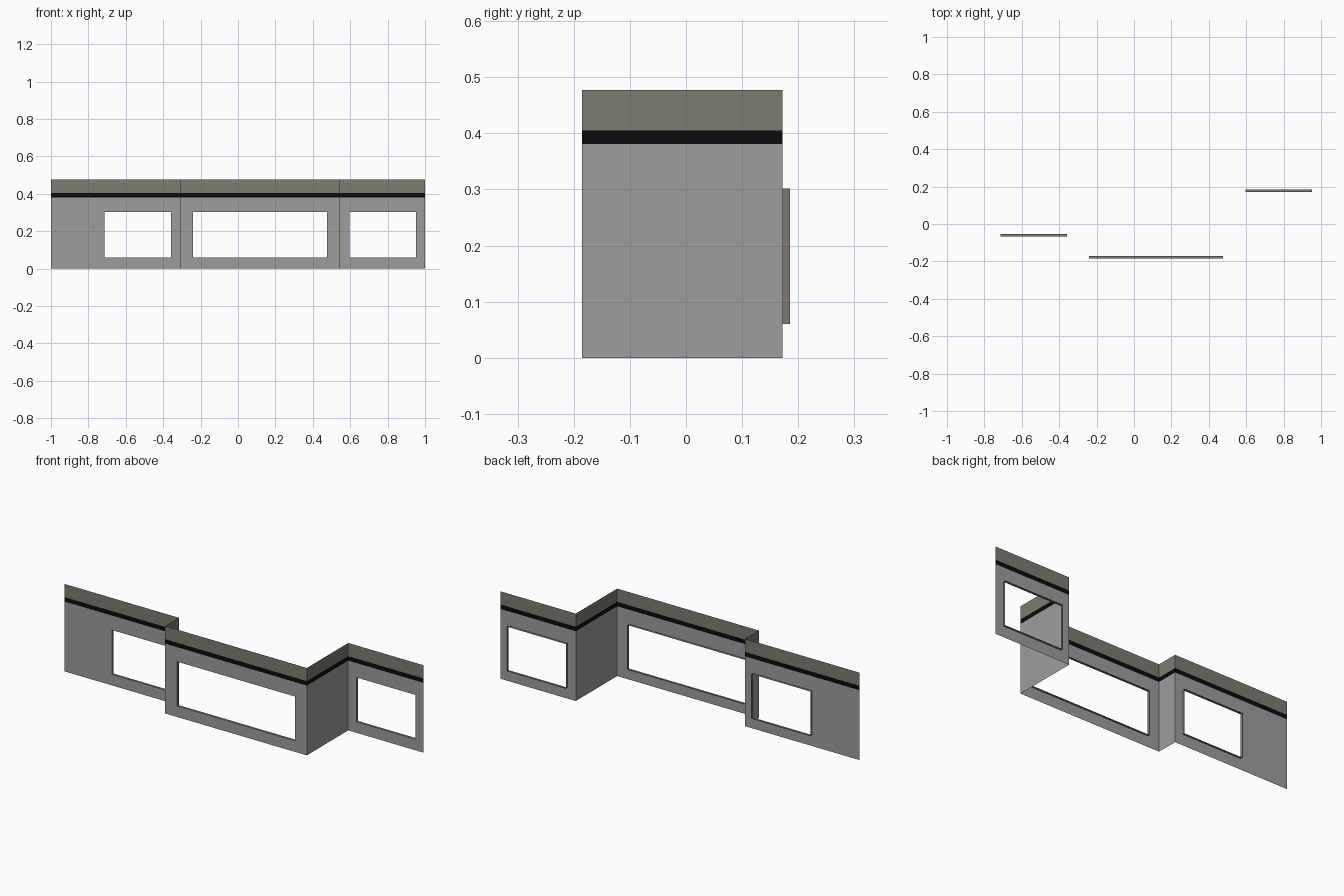
import bpy
import bmesh

cube = bpy.data.objects.get("Cube")
if cube:
    bpy.data.objects.remove(cube, do_unlink=True)


def make_material(name, rgb):
    mat = bpy.data.materials.new(name)
    mat.use_nodes = True
    mat.diffuse_color = (*rgb, 1)
    mat.node_tree.nodes["Principled BSDF"].inputs["Base Color"].default_value = (*rgb, 1)
    return mat


GREY = make_material("wall grey", (0.34, 0.34, 0.34))
BLACK = make_material("stripe black", (0.003, 0.003, 0.003))
OLIVE = make_material("parapet olive", (0.2, 0.2, 0.16))

# Shared heights
SILL, LINTEL = 0.06, 0.302
STRIPE, PARAPET, TOP = 0.381, 0.405, 0.477
REVEAL = 0.013


def build(name, quads, materials):
    """Mesh object from corner quads, each with a material index."""
    bm = bmesh.new()
    for corners, index in quads:
        bm.faces.new([bm.verts.new(c) for c in corners]).material_index = index
    bmesh.ops.remove_doubles(bm, verts=bm.verts, dist=0.0001)
    mesh = bpy.data.meshes.new(name)
    bm.to_mesh(mesh)
    bm.free()
    for mat in materials:
        mesh.materials.append(mat)
    obj = bpy.data.objects.new(name, mesh)
    bpy.context.collection.objects.link(obj)


def panel(a, b, low, high):
    """Upright rectangle between two plan points."""
    return [(*a, low), (*b, low), (*b, high), (*a, high)]


def wall(name, a, b, window=None):
    """Wall sheet with stripe and parapet bands, and an optional opening."""
    quads = [(panel(a, b, STRIPE, PARAPET), 1), (panel(a, b, PARAPET, TOP), 2)]
    if window:
        y = a[1]
        left, right = (window[0], y), (window[1], y)
        quads += [(panel(a, left, 0, STRIPE), 0),
                  (panel(right, b, 0, STRIPE), 0),
                  (panel(left, right, 0, SILL), 0),
                  (panel(left, right, LINTEL, STRIPE), 0)]
    else:
        quads.append((panel(a, b, 0, STRIPE), 0))
    build(name, quads, [GREY, BLACK, OLIVE])


def window_reveal(name, x0, x1, y):
    """Thin lining running back from the edges of an opening."""
    ring = [(x0, SILL), (x1, SILL), (x1, LINTEL), (x0, LINTEL)]
    quads = []
    for (xa, za), (xb, zb) in zip(ring, ring[1:] + ring[:1]):
        quads.append(([(xa, y, za), (xa, y + REVEAL, za),
                       (xb, y + REVEAL, zb), (xb, y, zb)], 0))
    build(name, quads, [OLIVE])


# Front-facing bays: name, x range, y, window x range
bays = [("right_bay", -1, -0.31, -0.067, (-0.714, -0.358)),
        ("middle_bay", -0.31, 0.545, -0.185, (-0.24, 0.475)),
        ("left_bay", 0.545, 1, 0.172, (0.596, 0.951))]
for name, x0, x1, y, window in bays:
    wall(name + "_wall", (x0, y), (x1, y), window)
    window_reveal(name + "_window_reveal", *window, y)

# Return walls joining neighbouring bays
for first, second in zip(bays, bays[1:]):
    x = first[2]
    wall(first[0] + "_return_wall", (x, first[3]), (x, second[3]))
